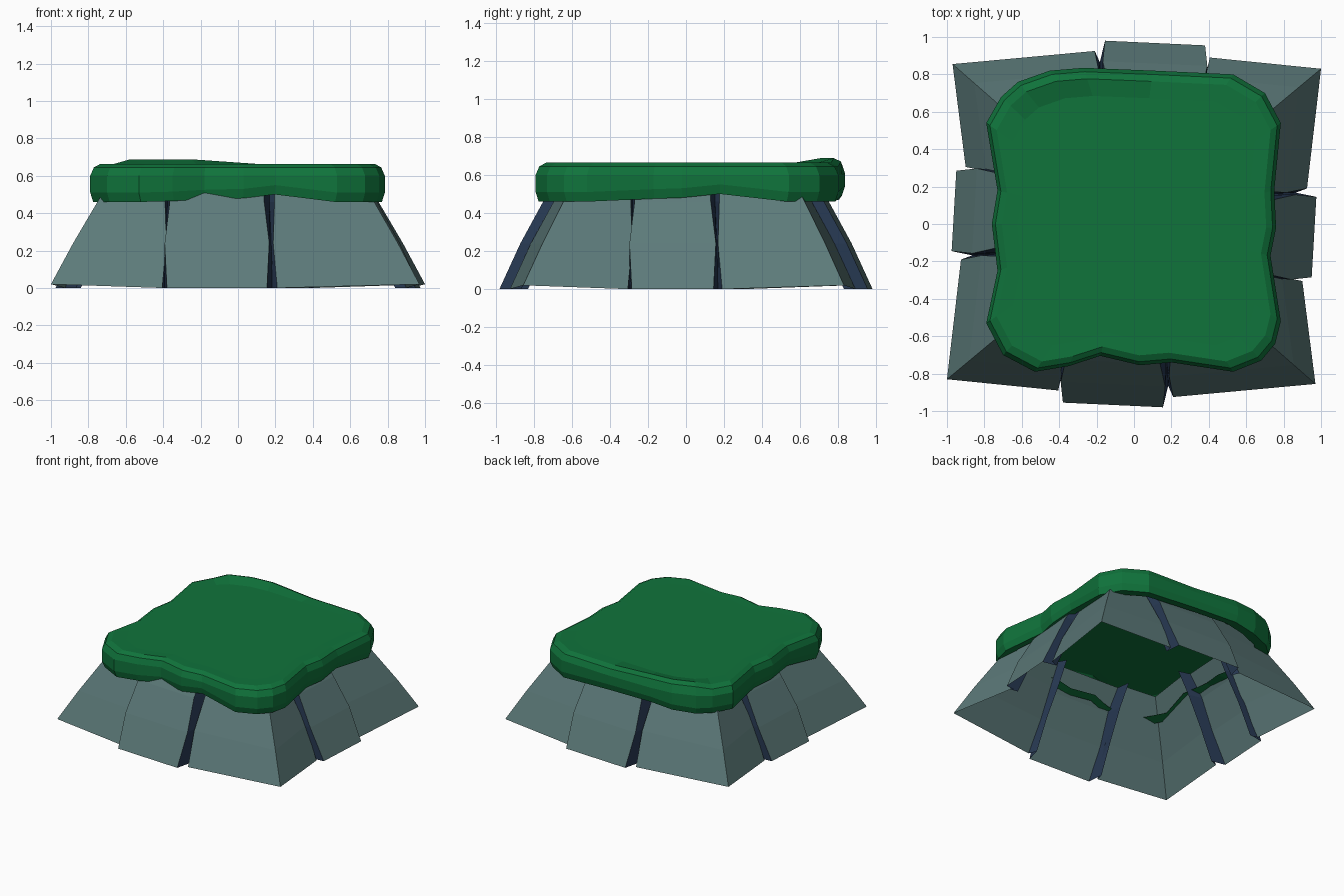
import bpy, bmesh
from mathutils import Vector

if "Cube" in bpy.data.objects:
    bpy.data.objects.remove(bpy.data.objects["Cube"])


def material(name, rgb):
    m = bpy.data.materials.new(name)
    m.diffuse_color = (*rgb, 1)
    m.use_nodes = True
    m.node_tree.nodes["Principled BSDF"].inputs["Base Color"].default_value = m.diffuse_color
    return m


STONE = material("grey green stone", (0.108, 0.195, 0.193))
SHADE = material("navy crevice", (0.020, 0.040, 0.084))
GRASS = material("green turf", (0.005, 0.172, 0.044))


def skin(name, rows, mat, closed=False, cap=False):
    """Join rows of points (listed bottom to top) with quads."""
    bm = bmesh.new()
    vs = [[bm.verts.new(p) for p in row] for row in rows]
    n = len(rows[0])
    for lo, hi in zip(vs, vs[1:]):
        for i in range(n if closed else n - 1):
            j = (i + 1) % n
            bm.faces.new((lo[i], lo[j], hi[j], hi[i]))
    if cap:
        bm.faces.new(vs[-1])
    me = bpy.data.meshes.new(name)
    bm.to_mesh(me)
    bm.free()
    me.materials.append(mat)
    ob = bpy.data.objects.new(name, me)
    bpy.context.collection.objects.link(ob)


# Stones: footprint points (x, y, inset x, inset y), counter-clockwise;
# the other half of the ring is the same turned by 180 degrees
LEVELS = (0, 0.24, 0.46, 0.62)
SLAB_IN, CORNER_IN = (0, 0.11, 0.23, 0.34), (0, 0.11, 0.23, 0.32)
SLAB_SWELL, CORNER_SWELL = (0, 0.012, -0.015, -0.015), (0, 0.022, 0.015, 0.01)
HALF = [
    ("slab", [(-0.38, -0.955, 0, 1), (0.155, -0.98, 0, 1)]),
    ("corner", [(0.21, -0.925, 0, 1), (0.97, -0.855, 1.05, 0.92), (0.90, -0.305, 1, 0)]),
    ("slab", [(0.95, -0.285, 1, 0), (0.975, 0.145, 1, 0)]),
    ("corner", [(0.925, 0.19, 1, 0), (1.0, 0.83, 1.08, 0.9), (0.405, 0.89, 0, 1)]),
]


def sgn(v):
    return 1 if v > 0 else -1


def stone_rows(kind, pts, turn):
    inset, swell = (SLAB_IN, SLAB_SWELL) if kind == "slab" else (CORNER_IN, CORNER_SWELL)
    rows = []
    for k, z in enumerate(LEVELS):
        row = []
        for i, (x, y, ax, ay) in enumerate(pts):
            p = Vector((x - sgn(x) * ax * inset[k], y - sgn(y) * ay * inset[k], z))
            if i in (0, len(pts) - 1):            # free ends swell sideways
                nb = pts[1] if i == 0 else pts[-2]
                if ay:
                    p.x += sgn(x - nb[0]) * swell[k]
                else:
                    p.y += sgn(y - nb[1]) * swell[k]
            elif k == 0:
                p.z = 0.02                        # corner tip lifts slightly
            row.append(Vector((p.x * turn, p.y * turn, p.z)))
        rows.append(row)
    return rows


stones = [(kind, stone_rows(kind, pts, t)) for t in (1, -1) for kind, pts in HALF]
for i, (kind, rows) in enumerate(stones):
    skin(f"stone_{kind}_{i}", rows, STONE)

# V-shaped crevices between neighbouring stones
for i, (_, rows) in enumerate(stones):
    nxt = stones[(i + 1) % len(stones)][1]
    crevice = []
    for ra, rb in zip(rows, nxt):
        a, b = ra[-1], rb[0]
        v = (a + b) / 2
        ax = 0 if abs(rows[0][-1].x) > abs(rows[0][-1].y) else 1
        v[ax] = sgn(a[ax]) * (min(abs(a[ax]), abs(b[ax])) - 0.06)
        crevice.append([a, v, b])
    skin(f"crevice_{i}", crevice, SHADE)

# Turf cap: outline with the height of its wavy lower edge
OUTLINE = [
    (-0.53, -0.79, .46), (-0.35, -0.76, .465), (-0.18, -0.705, .475), (0.03, -0.755, .48),
    (0.20, -0.74, .50), (0.53, -0.79, .46), (0.68, -0.73, .46), (0.755, -0.64, .46),
    (0.785, -0.52, .46), (0.73, -0.17, .475), (0.76, -0.02, .48), (0.75, 0.18, .50),
    (0.785, 0.54, .46), (0.70, 0.70, .46), (0.53, 0.80, .46), (0.10, 0.82, .48),
    (-0.27, 0.835, .49), (-0.45, 0.82, .47), (-0.62, 0.76, .46), (-0.71, 0.68, .46),
    (-0.79, 0.54, .46), (-0.73, 0.18, .475), (-0.76, 0.0, .485), (-0.73, -0.25, .49),
    (-0.79, -0.53, .46), (-0.70, -0.70, .46),
]


def turf_ring(scale, z=None, lift=0, bump=0):
    ring = []
    for x, y, low in OUTLINE:
        h = low + lift if z is None else z
        if y > 0.75 and x < 0:
            h += bump                              # raised back edge
        ring.append(Vector((x * scale, y * scale, h)))
    return ring


skin("turf_cap", [
    turf_ring(0.89, lift=0.015),                   # lip tucked under
    turf_ring(0.98),
    turf_ring(1.0, lift=0.05),
    turf_ring(1.0, z=0.60, bump=0.01),
    turf_ring(0.975, z=0.645, bump=0.025),
    turf_ring(0.93, z=0.664, bump=0.024),
    turf_ring(0.82, z=0.662),
], GRASS, closed=True, cap=True)
